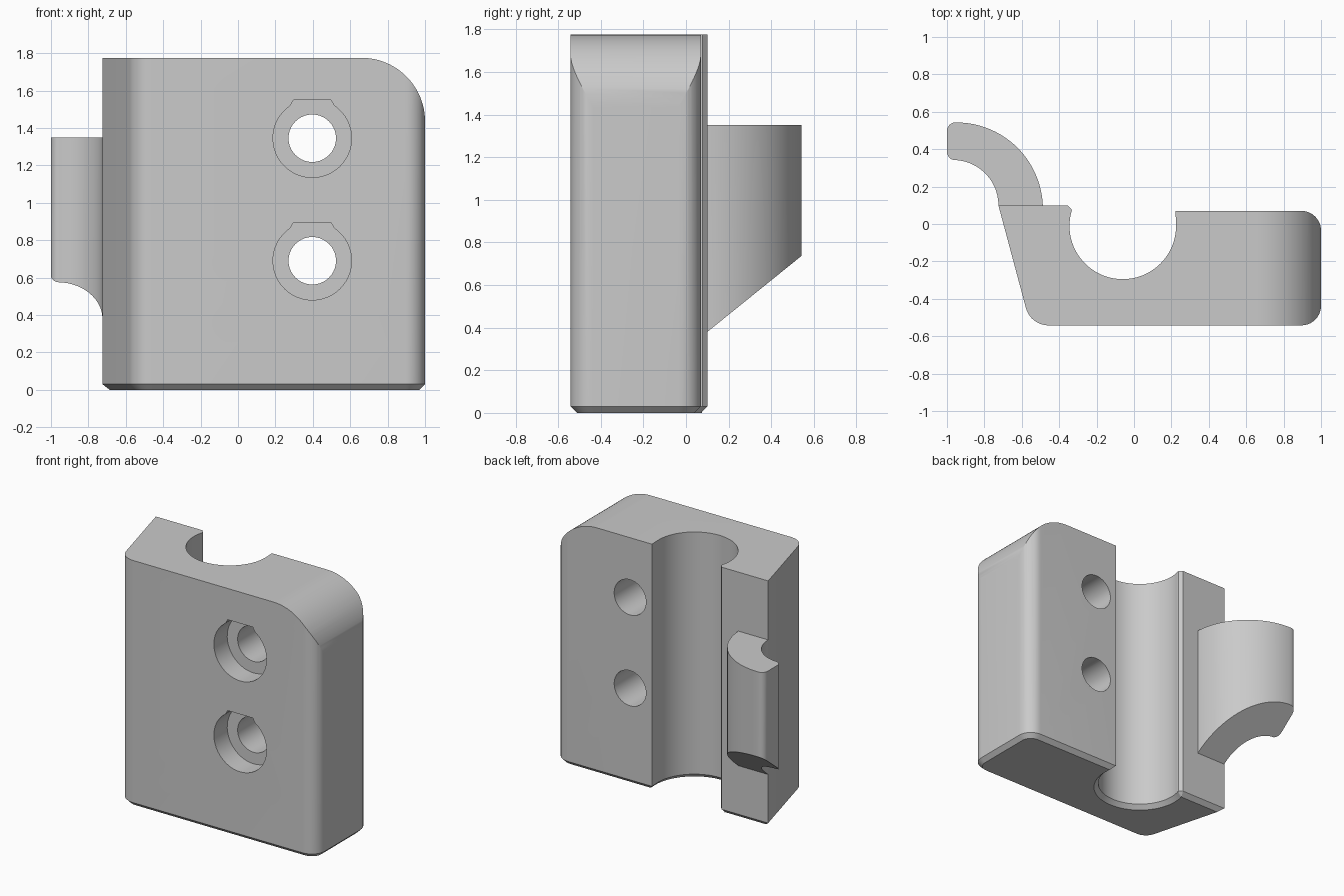
import bpy, bmesh
from math import radians, cos, sin, tan
from mathutils import Vector

cube = bpy.data.objects.get("Cube")
if cube:
    bpy.data.objects.remove(cube, do_unlink=True)

grey = bpy.data.materials.new("plain grey")
grey.use_nodes = True
colour = (0.59, 0.59, 0.59, 1)
grey.diffuse_color = colour
grey.node_tree.nodes["Principled BSDF"].inputs["Base Color"].default_value = colour


def arc(cx, cy, r, start, end, n):
    """Points on an arc, angles in degrees."""
    angles = [radians(start + (end - start) * i / n) for i in range(n + 1)]
    return [(cx + r * cos(a), cy + r * sin(a)) for a in angles]


def fillet(before, corner, after, r, n=10):
    """Points that round a profile corner."""
    c = Vector(corner)
    u = (Vector(before) - c).normalized()
    v = (Vector(after) - c).normalized()
    half = u.angle(v) / 2
    centre = c + (u + v).normalized() * r / sin(half)
    a = (c + u * r / tan(half) - centre).normalized()
    b = (c + v * r / tan(half) - centre).normalized()
    return [tuple(centre + a.slerp(b, i / n).normalized() * r) for i in range(n + 1)]


def prism(name, outline, low, high, along="z", chamfer=0):
    """Extrude an outline along z, or an xz outline along y."""
    bm = bmesh.new()
    place = (lambda p, d: (p[0], p[1], d)) if along == "z" else (lambda p, d: (p[0], d, p[1]))
    base = bm.faces.new([bm.verts.new(place(p, low)) for p in outline])
    top = bmesh.ops.extrude_face_region(bm, geom=[base], use_keep_orig=True)["geom"]
    shift = Vector(place((0, 0), high - low))
    bmesh.ops.translate(bm, vec=shift, verts=[g for g in top if isinstance(g, bmesh.types.BMVert)])
    bmesh.ops.recalc_face_normals(bm, faces=bm.faces)
    if chamfer:
        bmesh.ops.bevel(bm, geom=list(base.edges), offset=chamfer, segments=1,
                        affect="EDGES", clamp_overlap=False)
    mesh = bpy.data.meshes.new(name)
    bm.to_mesh(mesh)
    bm.free()
    mesh.materials.append(grey)
    obj = bpy.data.objects.new(name, mesh)
    bpy.context.collection.objects.link(obj)
    return obj


def activate(obj):
    bpy.ops.object.select_all(action="DESELECT")
    obj.select_set(True)
    bpy.context.view_layer.objects.active = obj


def cut(obj, cutter):
    cutter.hide_render = True
    mod = obj.modifiers.new("cut", "BOOLEAN")
    mod.operation = "DIFFERENCE"
    mod.solver = "EXACT"
    mod.object = cutter
    activate(obj)
    bpy.ops.object.modifier_apply(modifier=mod.name)
    bpy.data.objects.remove(cutter, do_unlink=True)


# Body: block with a slanted side and a round channel in the back
height = 1.775
back_left, front_left = (1, 0.07), (1, -0.542)
front_right, back_right = (-0.553, -0.542), (-0.725, 0.1)
outline = [back_right]
outline += fillet(back_right, front_right, front_left, 0.125)
outline += fillet(front_right, front_left, back_left, 0.105)
outline += fillet(front_left, back_left, (0.22, 0.07), 0.105)
outline += [(0.222, 0.07)]
outline += arc(-0.06, -0.01, 0.285, 0, -197, 44)
outline += [(-0.333, 0.078), (-0.355, 0.1)]
body = prism("clamp_body", outline, 0, height, chamfer=0.03)

# Large rounded upper corner
corner = arc(0.66, height - 0.34, 0.34, 0, 90, 24)
corner += [(0.66, 2), (1.2, 2), (1.2, height - 0.34)]
cut(body, prism("corner_cutter", corner, -1, 1, along="y"))

# Two screw holes with keyed recesses on the front
for z in (1.345, 0.69):
    recess = arc(0.397, z, 0.21, 124, 416, 40)
    recess += [(0.497, z + 0.205), (0.297, z + 0.205)]
    cut(body, prism("recess_cutter", recess, -0.7, -0.39, along="y"))
    hole = arc(0.397, z, 0.127, 0, 360, 40)[:-1]
    cut(body, prism("hole_cutter", hole, -0.8, 0.3, along="y"))

# Curved hook on the back, with a sloping underside
hook_outline = arc(-0.95, 0.08, 0.463, 2.5, 88, 24)
hook_outline += fillet((-0.94, 0.543), (-1, 0.543), (-1, 0.34), 0.045, 6)
hook_outline += fillet((-1, 0.54), (-1, 0.341), (-0.94, 0.341), 0.045, 6)
hook_outline += arc(-0.967, 0.1, 0.242, 86, 0, 20)
hook = prism("rear_hook", hook_outline, 0, 1.35)
for v in hook.data.vertices:
    if v.co.z < 0.1:
        v.co.z = 0.38 + (v.co.y - 0.1) * 0.807

for obj in (body, hook):
    activate(obj)
    bpy.ops.object.shade_smooth_by_angle(angle=radians(25))
